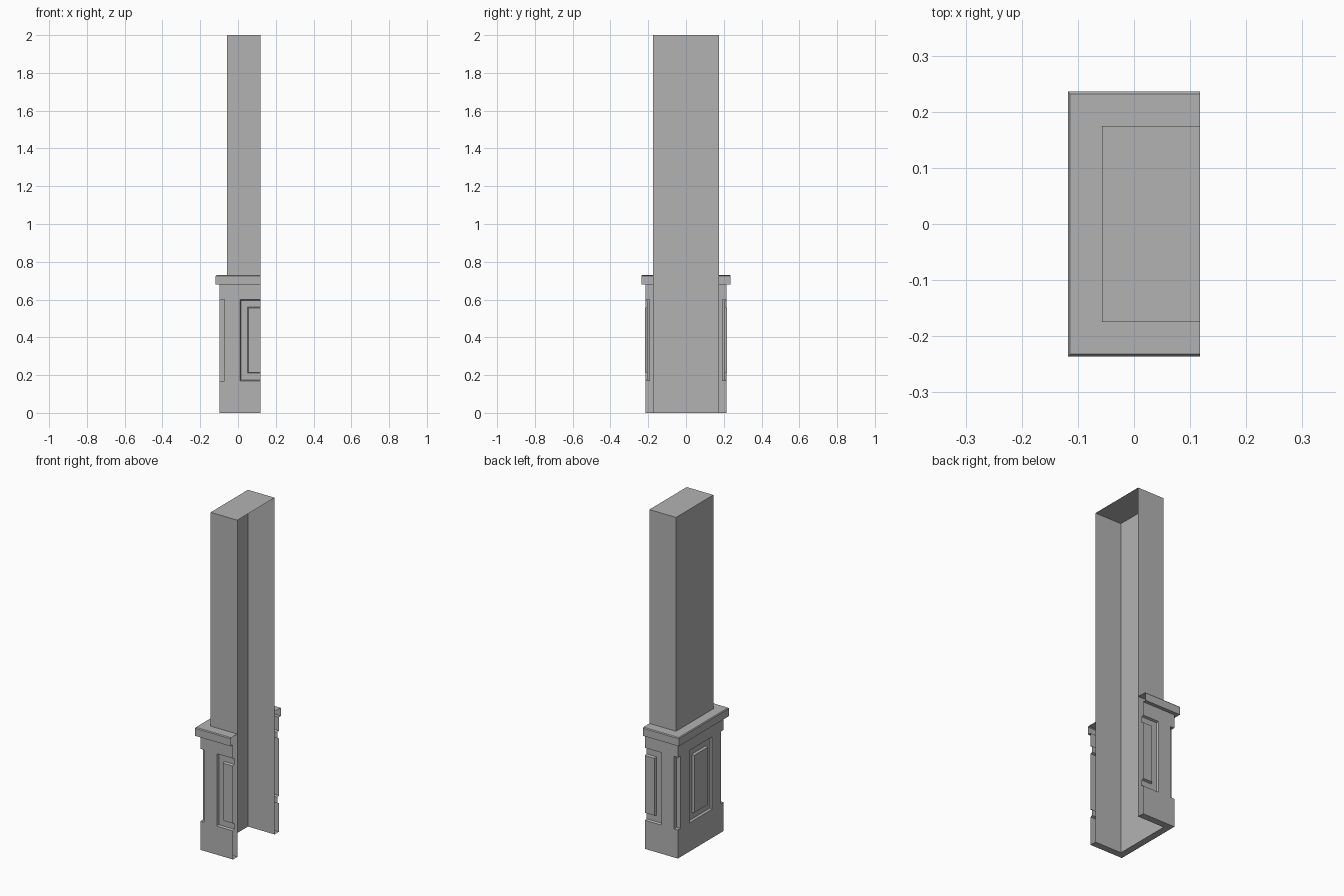
import bpy, bmesh
from math import pi
from mathutils import Matrix, Vector

cube = bpy.data.objects.get("Cube")
if cube:
    bpy.data.objects.remove(cube, do_unlink=True)

CUT_X = 0.118                    # the square pillar is halved on its centre plane
COLUMN, BASE, CAP = 0.175, 0.215, 0.236
NOTCH, LOW, HIGH = 0.025, 0.17, 0.60

grey = bpy.data.materials.new("plain_grey")
grey.use_nodes = True
grey.diffuse_color = (0.45, 0.45, 0.45, 1)
grey.node_tree.nodes["Principled BSDF"].inputs["Base Color"].default_value = grey.diffuse_color


def face(bm, *points):
    bm.faces.new([bm.verts.new(p) for p in points])


def bridge(bm, a, b):
    """Join two four-point rings with quads."""
    for i in range(4):
        j = (i + 1) % 4
        face(bm, a[i], a[j], b[j], b[i])


def square(half, z):
    return [(x * half, y * half, z) for x, y in ((-1, -1), (1, -1), (1, 1), (-1, 1))]


def stack(bm, rings):
    loops = [square(*r) for r in rings]
    for a, b in zip(loops, loops[1:]):
        bridge(bm, a, b)
    return loops


def finish(bm, name):
    """Weld, halve on the centre plane and make the object."""
    bmesh.ops.remove_doubles(bm, verts=bm.verts, dist=0.0001)
    bmesh.ops.recalc_face_normals(bm, faces=bm.faces)
    bmesh.ops.bisect_plane(bm, geom=bm.verts[:] + bm.edges[:] + bm.faces[:], dist=0.00001,
                           plane_co=(0, 0, 0), plane_no=(1, 0, 0), clear_outer=True)
    bmesh.ops.translate(bm, verts=bm.verts, vec=Vector((CUT_X, 0, 0)))
    mesh = bpy.data.meshes.new(name)
    bm.to_mesh(mesh)
    bm.free()
    mesh.materials.append(grey)
    bpy.context.collection.objects.link(bpy.data.objects.new(name, mesh))


# Column shaft, closed at the top
bm = bmesh.new()
face(bm, *stack(bm, [(COLUMN, 0), (COLUMN, 2)])[-1])
finish(bm, "column_shaft")

# Cap moulding with a small bevel on its upper edge
bm = bmesh.new()
stack(bm, [(BASE, 0.68), (CAP, 0.68), (CAP, 0.725), (CAP - 0.004, 0.73), (COLUMN, 0.73)])
finish(bm, "cap_moulding")


def base_side(bm):
    """Front side of the base; the other sides are turned copies."""
    def rect(half, z0, z1, depth=0.0):
        y = depth - BASE
        return [(-half, y, z0), (half, y, z0), (half, y, z1), (-half, y, z1)]

    inner = BASE - NOTCH
    face(bm, *rect(BASE, 0, LOW))
    face(bm, *rect(BASE, HIGH, 0.68))
    # Grooved panel with a raised centre: (inset, depth)
    steps = ((0, 0), (0.005, 0.012), (0.04, 0.012), (0.045, -0.001))
    loops = [rect(0.107 - i, LOW + i, HIGH - i, d) for i, d in steps]
    bridge(bm, rect(inner, LOW, HIGH), loops[0])
    for a, b in zip(loops, loops[1:]):
        bridge(bm, a, b)
    face(bm, *loops[-1])
    # Square notches along the corners
    for s in (-1, 1):
        face(bm, (s * inner, -BASE, LOW), (s * inner, -inner, LOW),
             (s * inner, -inner, HIGH), (s * inner, -BASE, HIGH))
    for z in (LOW, HIGH):
        face(bm, (-BASE, -BASE, z), (-inner, -BASE, z), (-inner, -inner, z), (-BASE, -inner, z))


# Panelled base, with an underside around the shaft
bm = bmesh.new()
for turn in range(4):
    old = set(bm.verts)
    base_side(bm)
    bmesh.ops.rotate(bm, verts=[v for v in bm.verts if v not in old],
                     matrix=Matrix.Rotation(turn * pi / 2, 3, "Z"))
stack(bm, [(BASE, 0), (COLUMN, 0)])
# Drop the flat zero-area quads left where the panel meets the shelves
bmesh.ops.delete(bm, geom=[f for f in bm.faces if f.calc_area() < 1e-7], context="FACES")
finish(bm, "panelled_base")
